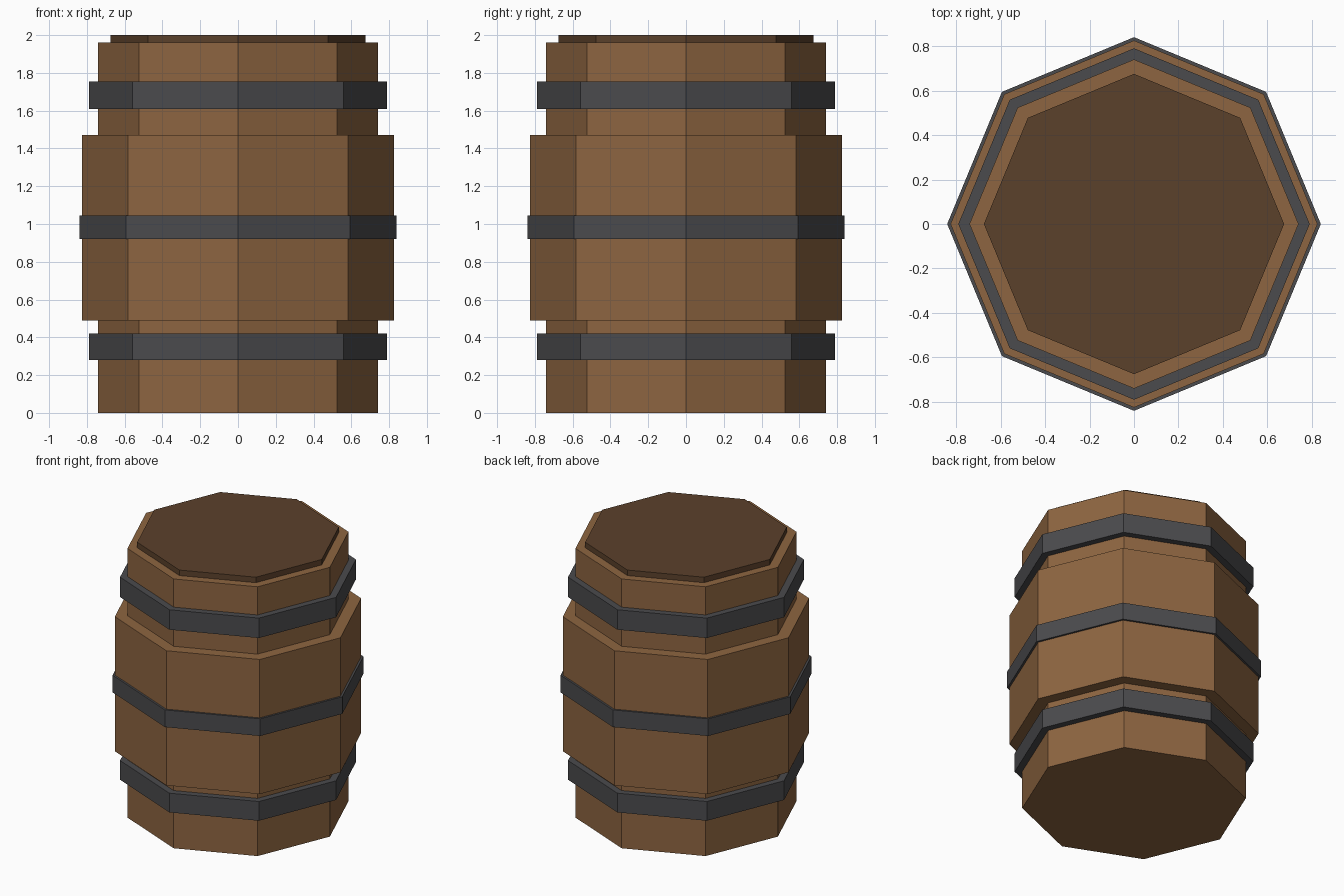
import bpy

if "Cube" in bpy.data.objects:
    bpy.data.objects.remove(bpy.data.objects["Cube"])


def material(name, rgb):
    mat = bpy.data.materials.new(name)
    mat.diffuse_color = (*rgb, 1.0)
    mat.use_nodes = True
    mat.node_tree.nodes["Principled BSDF"].inputs["Base Color"].default_value = mat.diffuse_color
    return mat


wood = material("wood", (0.27, 0.13, 0.052))
dark_wood = material("dark_wood", (0.105, 0.052, 0.024))
iron = material("iron", (0.07, 0.07, 0.075))


def octagon(name, radius, bottom, top, mat):
    """Eight-sided prism with corners on the x and y axes."""
    bpy.ops.mesh.primitive_cylinder_add(
        vertices=8, radius=radius, depth=top - bottom,
        location=(0, 0, (bottom + top) / 2))
    obj = bpy.context.object
    obj.name = name
    obj.data.materials.append(mat)


# Wooden body: narrow core with a wider belly
octagon("barrel_core", 0.74, 0.0, 1.96, wood)
octagon("barrel_belly", 0.825, 0.49, 1.47, wood)

# Lid resting on top
octagon("lid", 0.675, 1.96, 2.0, dark_wood)

# Iron hoops
octagon("lower_hoop", 0.79, 0.28, 0.42, iron)
octagon("middle_hoop", 0.84, 0.92, 1.045, iron)
octagon("upper_hoop", 0.79, 1.61, 1.755, iron)
